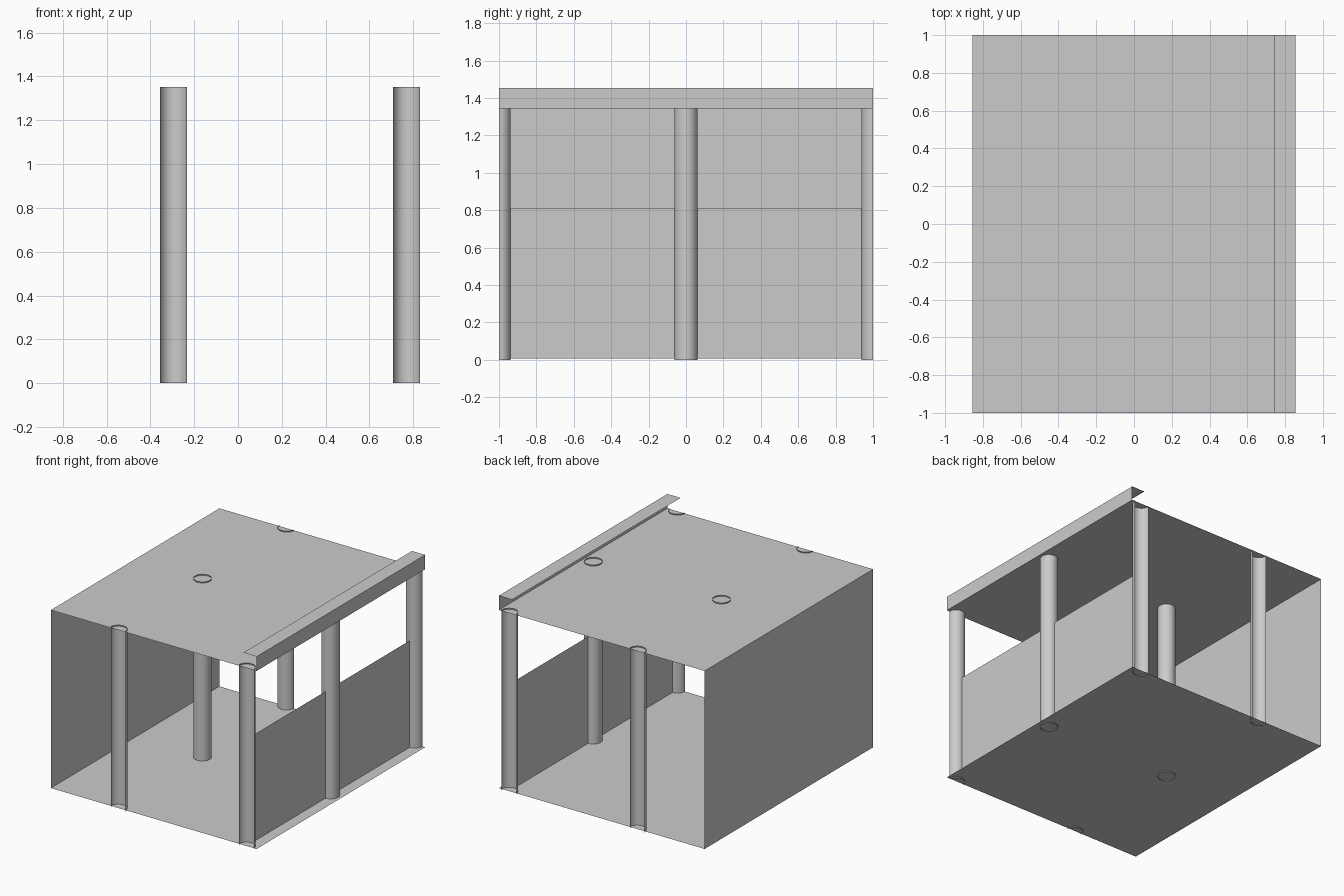
import bpy
import math

if "Cube" in bpy.data.objects:
    bpy.data.objects.remove(bpy.data.objects["Cube"])

X, Y = 0.855, 1.0            # half width and half depth
FLOOR, ROOF, TOP = 0.008, 1.345, 1.453
COL_X, COL_R, COL_H = (-0.295, 0.77), 0.062, 1.353


def add_mesh(name, verts, faces):
    mesh = bpy.data.meshes.new(name)
    mesh.from_pydata(verts, [], faces)
    mesh.update()
    obj = bpy.data.objects.new(name, mesh)
    bpy.context.collection.objects.link(obj)
    return obj


def flat_panel(name, x0, x1, z, up=True):
    face = (0, 1, 2, 3) if up else (3, 2, 1, 0)
    return add_mesh(name, [(x0, -Y, z), (x1, -Y, z), (x1, Y, z), (x0, Y, z)], [face])


def upright_panel(name, x, y0, y1, z0, z1, facing_right=True):
    face = (0, 1, 2, 3) if facing_right else (3, 2, 1, 0)
    return add_mesh(name, [(x, y0, z0), (x, y1, z0), (x, y1, z1), (x, y0, z1)], [face])


def column(name, x, y, start, sweep, n):
    # open shell swept through an arc, full or half round
    verts, faces = [], []
    for i in range(n + 1):
        a = start + sweep * i / n
        px, py = x + COL_R * math.cos(a), y + COL_R * math.sin(a)
        verts += [(px, py, 0), (px, py, COL_H)]
        if i < n:
            k = 2 * i
            faces.append((k, k + 2, k + 3, k + 1))
    obj = add_mesh(name, verts, faces)
    obj.data.shade_smooth()
    return obj


# floor, roof and solid left wall
flat_panel("floor", -X, X, FLOOR)
flat_panel("roof", -X, X, ROOF)
upright_panel("left_wall", -X, -Y, Y, FLOOR, ROOF, False)

# raised edge strip along the right of the roof
flat_panel("parapet_top", 0.745, X, TOP)
upright_panel("parapet_face", X, -Y, Y, ROOF, TOP)

# low walls between the right-hand columns
for label, s in (("front", -1), ("back", 1)):
    ya, yb = sorted((s * COL_R, s * (Y - COL_R)))
    upright_panel(label + "_low_wall", COL_X[1], ya, yb, FLOOR, 0.81)

# columns: full in the middle, cut in half at the front and back edges
for side, x in zip(("inner", "right"), COL_X):
    column(side + "_middle_column", x, 0, 0, 2 * math.pi, 32)
    column(side + "_front_half_column", x, -Y, 0, math.pi, 16)
    column(side + "_back_half_column", x, Y, math.pi, math.pi, 16)
